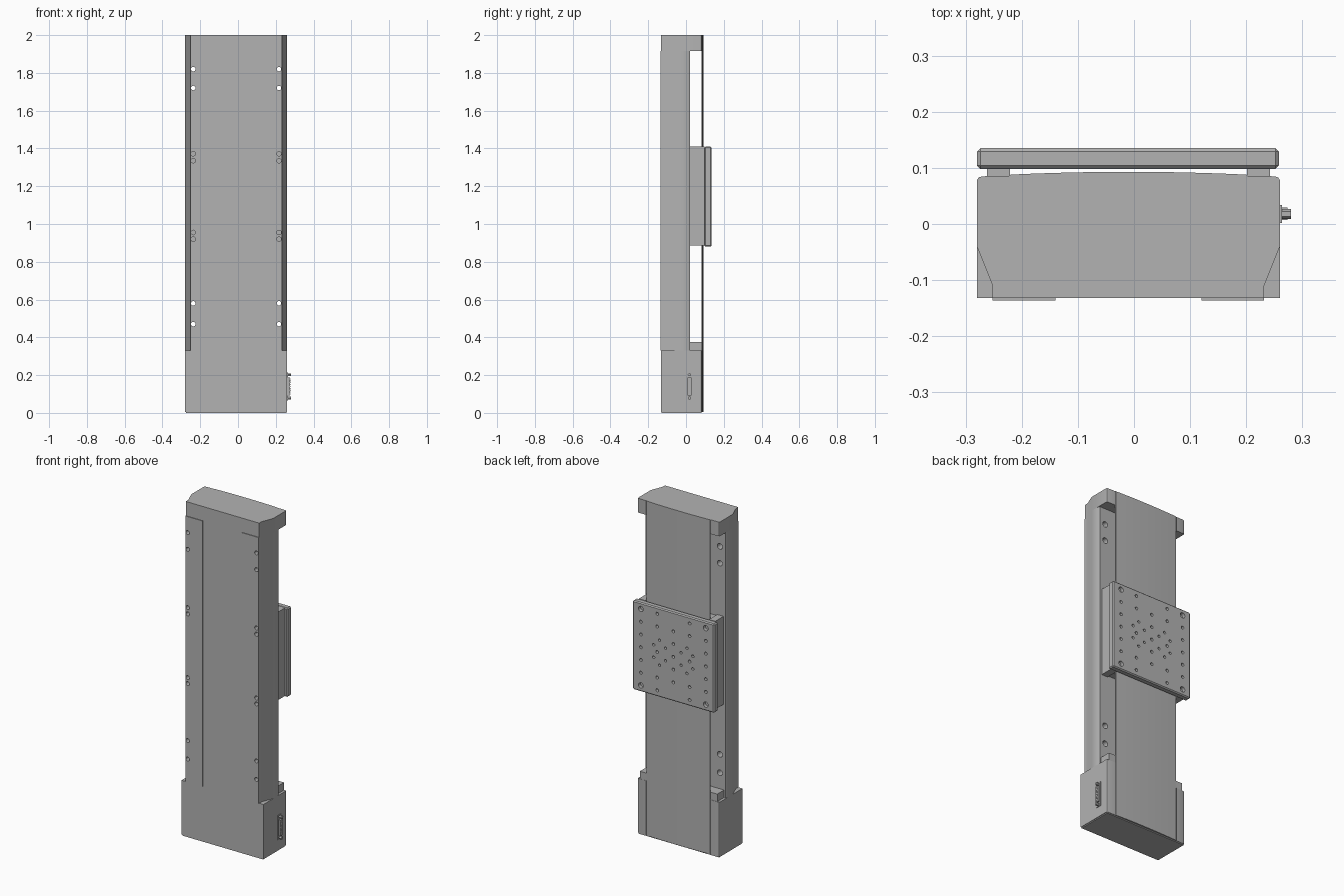
import bpy, bmesh, math
from mathutils import Matrix, Vector

if "Cube" in bpy.data.objects:
    bpy.data.objects.remove(bpy.data.objects["Cube"], do_unlink=True)

MID = -0.01          # centre line of the stage in x
HALF = 0.27          # half width of the stage
FRONT, LEDGE, BACK = -0.132, 0.02, 0.088

grey = bpy.data.materials.new("anodised grey")
grey.use_nodes = True
grey.diffuse_color = (0.45, 0.45, 0.45, 1)
grey.node_tree.nodes["Principled BSDF"].inputs["Base Color"].default_value = (0.45, 0.45, 0.45, 1)


def finish(name, bm):
    bmesh.ops.recalc_face_normals(bm, faces=bm.faces)
    mesh = bpy.data.meshes.new(name)
    bm.to_mesh(mesh)
    bm.free()
    mesh.materials.append(grey)
    ob = bpy.data.objects.new(name, mesh)
    bpy.context.collection.objects.link(ob)
    return ob


def prism(name, outline, z0, z1):
    """Extrude an (x, y) outline between two heights."""
    bm = bmesh.new()
    face = bm.faces.new([bm.verts.new((x, y, z0)) for x, y in outline])
    ext = bmesh.ops.extrude_face_region(bm, geom=[face])
    top = [v for v in ext["geom"] if isinstance(v, bmesh.types.BMVert)]
    bmesh.ops.translate(bm, verts=top, vec=(0, 0, z1 - z0))
    return finish(name, bm)


def box(name, x0, x1, y0, y1, z0, z1):
    return prism(name, [(x0, y0), (x1, y0), (x1, y1), (x0, y1)], z0, z1)


def mirrored(half):
    """Complete a right-hand half outline about the centre line."""
    return [(MID + x, y) for x, y in half] + [(MID - x, y) for x, y in reversed(half)]


def drill(target, holes):
    """Cut round holes along y; each is (x, z, radius, y0, y1)."""
    bm = bmesh.new()
    for x, z, r, y0, y1 in holes:
        place = Matrix.Translation((x, (y0 + y1) / 2, z)) @ Matrix.Rotation(math.pi / 2, 4, "X")
        bmesh.ops.create_cone(bm, cap_ends=True, segments=16, radius1=r, radius2=r,
                              depth=y1 - y0, matrix=place)
    cutter = finish(target.name + "_hole_cutter", bm)
    cutter.hide_render = True
    mod = target.modifiers.new("holes", "BOOLEAN")
    mod.object, mod.solver, mod.operation = cutter, "EXACT", "DIFFERENCE"
    mod.use_self = True
    bpy.context.view_layer.objects.active = target
    bpy.ops.object.modifier_apply(modifier=mod.name)
    bpy.data.objects.remove(cutter, do_unlink=True)


def smooth(ob):
    bpy.ops.object.select_all(action="DESELECT")
    ob.select_set(True)
    bpy.context.view_layer.objects.active = ob
    bpy.ops.object.shade_smooth_by_angle(angle=math.radians(25))


# Shared outlines: chamfered front corners and gently crowned back
chamfer = [(0.242, FRONT), (0.242, -0.11), (HALF, -0.04)]
shoulder = [(HALF, 0.078), (0.267, 0.083), (0.26, 0.085), (0.212, 0.086)]
crown = [(0.21 * k / 6, 0.093 - 0.005 * (k / 6) ** 2) for k in range(6, 0, -1)]

# Long base with its two mounting ledges
base = prism("base_rail", mirrored(chamfer + [(HALF, 0.005), (0.264, LEDGE)]), 0.33, 1.915)
hole_rows = [1.82, 1.72, 1.372, 1.335, 0.955, 0.92, 0.58, 0.47]
holes = []
for side in (-1, 1):
    for z in hole_rows:
        x = MID + side * 0.227
        holes.append((x, z, 0.012, -0.2, 0.1))
drill(base, holes)
counterbores = [(x, z, 0.017, -0.03, 0.1) for x, z, *_ in holes if z > 1.5 or z < 0.7]
drill(base, counterbores)

# End cap at the top, drive housing at the bottom
cap = prism("top_end_cap", mirrored(chamfer + shoulder + crown), 1.915, 2.0)
housing = prism("drive_housing", mirrored([(HALF, FRONT)] + shoulder + crown), 0.006, 0.33)
floor = box("housing_floor", MID - 0.266, MID + 0.266, FRONT + 0.003, 0.083, 0, 0.006)
shelf = box("housing_shelf", MID - 0.255, MID + 0.255, LEDGE - 0.01, 0.084, 0.33, 0.375)

# Thin crowned cover strip running between the ends
inner = [(x, y - 0.006) for x, y in reversed(crown)]
cover = prism("cover_strip", mirrored(inner + crown), 0.33, 1.915)

# Raised mounting strips on the front
for side, label in ((-1, "right"), (1, "left")):
    a, b = sorted((MID + side * 0.13, MID + side * 0.242))
    strip = box(label + "_mounting_strip", a, b, -0.136, FRONT + 0.001, 0.33, 1.915)
    drill(strip, [(x, z, 0.012, -0.2, 0.1) for x, z, *_ in holes if a < x < b])

# Carriage body wrapped around the cover strip
box("carriage_bridge", MID - 0.212, MID + 0.212, LEDGE + 0.004, 0.074, 0.89, 1.405)
for side, label in ((-1, "right"), (1, "left")):
    a, b = sorted((MID + side * 0.211, MID + side * 0.252))
    box(label + "_carriage_upright", a, b, LEDGE + 0.001, 0.099, 0.885, 1.41)

# Table plate with bevelled edges
PLATE_Z = 1.145
plate = box("table_plate", -0.28, 0.258, 0.098, 0.135, 0.88, 1.41)
bevel = plate.modifiers.new("edge", "BEVEL")
bevel.width, bevel.segments = 0.006, 1
bpy.context.view_layer.objects.active = plate
bpy.ops.object.modifier_apply(modifier=bevel.name)

# Threaded hole pattern: a grid, larger corner holes and two inner rings
taps = []
for col in range(-2, 3):
    for row in range(-3, 4):
        corner = abs(col) == 2 and abs(row) == 3
        if abs(col) == 1 and abs(row) == 1 or col == 0 and abs(row) == 3:
            continue
        taps.append((MID - 0.001 + col * 0.107, PLATE_Z + row * 0.076,
                     0.016 if corner else 0.009, 0.115, 0.15))
for side in (-1, 1):
    for k in range(6):
        t = math.radians(60 * k + 30)
        taps.append((MID + side * 0.09 + 0.045 * math.cos(t),
                     PLATE_Z + 0.075 * math.sin(t), 0.008, 0.115, 0.15))
drill(plate, taps)

# Side connector: flange, shell, pins and two screw posts
CY, CZ = 0.018, 0.14
box("connector_flange", 0.258, 0.264, CY - 0.016, CY + 0.016, 0.066, 0.214)
box("connector_shell", 0.262, 0.274, CY - 0.011, CY + 0.011, 0.092, 0.188)


def side_peg(name, y, z, r, x0, x1, sides):
    bm = bmesh.new()
    place = Matrix.Translation(((x0 + x1) / 2, y, z)) @ Matrix.Rotation(math.pi / 2, 4, "Y")
    bmesh.ops.create_cone(bm, cap_ends=True, segments=sides, radius1=r, radius2=r,
                          depth=x1 - x0, matrix=place)
    return finish(name, bm)


for side, label in ((-1, "lower"), (1, "upper")):
    side_peg(label + "_screw_post", CY, CZ + side * 0.062, 0.009, 0.262, 0.28, 6)
for k in range(9):
    row = k % 2
    side_peg("connector_pin", CY - 0.004 + 0.008 * row, CZ + (k - 4) * 0.01, 0.003, 0.272, 0.277, 8)

for ob in (base, cap, housing, cover, plate):
    smooth(ob)
